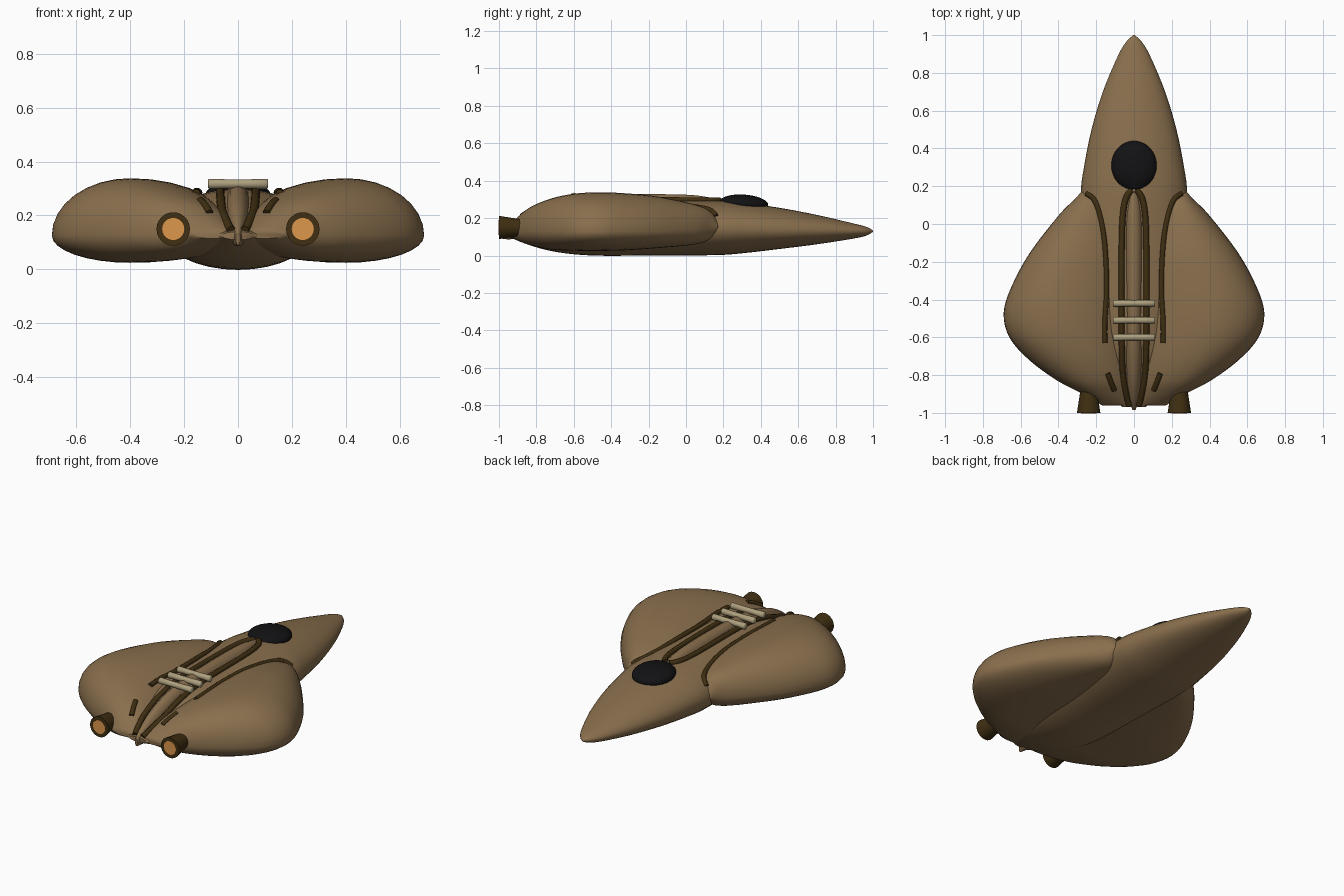
import bpy, bmesh, math
from mathutils import Vector
from mathutils.bvhtree import BVHTree

if "Cube" in bpy.data.objects:
    bpy.data.objects.remove(bpy.data.objects["Cube"])


def mat(name, c):
    m = bpy.data.materials.new(name)
    m.diffuse_color = (*c, 1)
    m.use_nodes = True
    m.node_tree.nodes["Principled BSDF"].inputs["Base Color"].default_value = m.diffuse_color
    return m


BROWN = mat("brown_hull", (0.25, 0.158, 0.074))
DARK = mat("dark_trim", (0.05, 0.028, 0.006))
BLACK = mat("black_glass", (0.006, 0.006, 0.007))
CREAM = mat("cream_rod", (0.42, 0.35, 0.21))
ORANGE = mat("orange_glow", (0.72, 0.31, 0.07))


def finish(bm, name, m, angle=50):
    bmesh.ops.recalc_face_normals(bm, faces=bm.faces)
    me = bpy.data.meshes.new(name)
    bm.to_mesh(me)
    bm.free()
    me.materials.append(m)
    ob = bpy.data.objects.new(name, me)
    bpy.context.collection.objects.link(ob)
    bpy.context.view_layer.objects.active = ob
    ob.select_set(True)
    bpy.ops.object.shade_smooth_by_angle(angle=math.radians(angle))
    ob.select_set(False)
    return ob


def smooth_rows(rows, n=4):
    """Catmull-Rom interpolation of rows of numbers."""
    out = []
    for i in range(len(rows) - 1):
        a, b, c, d = (rows[max(0, min(len(rows) - 1, i + k))] for k in (-1, 0, 1, 2))
        for s in range(n):
            t = s / n
            out.append([0.5 * (2 * q + (r - p) * t + (2 * p - 5 * q + 4 * r - w) * t * t
                               + (3 * q - p - 3 * r + w) * t ** 3)
                        for p, q, r, w in zip(a, b, c, d)])
    return out + [list(rows[-1])]


def skin(bm, rings):
    vs = [[bm.verts.new(p) for p in r] for r in rings]
    n = len(vs[0])
    for a, b in zip(vs, vs[1:]):
        for j in range(n):
            bm.faces.new((a[j], a[(j + 1) % n], b[(j + 1) % n], b[j]))
    bm.faces.new(vs[0])
    bm.faces.new(vs[-1])


def loft(name, rows, m, side=1, seg=32):
    """rows: y, inner x, middle x, outer x, bottom z, middle z, top z"""
    bm = bmesh.new()
    rings = []
    for y, xi, xm, xo, zb, zm, zt in smooth_rows(rows):
        ring = []
        for k in range(seg):
            a = 2 * math.pi * k / seg
            c, s = math.cos(a), math.sin(a)
            x = xm + c * ((xo - xm) if c > 0 else (xm - xi))
            z = zm + s * ((zt - zm) if s > 0 else (zm - zb))
            ring.append((side * x, y, z))
        rings.append(ring)
    skin(bm, rings)
    return finish(bm, name, m)


# Fuselage: y, half width, bottom, middle, top
body = [(1.0, .004, .126, .13, .134), (.96, .045, .105, .13, .155), (.88, .09, .088, .13, .175),
        (.7, .165, .06, .133, .217), (.5, .225, .035, .135, .255), (.3, .265, .012, .14, .283),
        (.15, .282, .002, .14, .295), (-.2, .28, 0, .14, .30), (-.5, .27, 0, .14, .295),
        (-.7, .24, .02, .135, .255), (-.85, .18, .06, .13, .195), (-.97, .06, .11, .125, .14)]
fuselage = loft("fuselage", [(y, -w, 0, w, b, m, t) for y, w, b, m, t in body], BROWN)

# Swollen side lobes
lobe = [(.17, .20, .25, .28, .13, .15, .18), (.13, .12, .25, .315, .09, .15, .235),
        (.05, .05, .27, .395, .06, .14, .272), (-.15, .02, .33, .55, .04, .13, .315),
        (-.33, .01, .38, .648, .028, .128, .333), (-.47, .01, .40, .69, .025, .126, .338),
        (-.6, .01, .39, .66, .026, .126, .33), (-.72, .01, .33, .555, .032, .127, .305),
        (-.83, .01, .25, .405, .055, .13, .26), (-.9, .01, .18, .27, .08, .13, .205),
        (-.96, .0, .1, .17, .115, .13, .145)]
lobes = [loft("side_lobe_" + n, lobe, BROWN, s) for n, s in (("right", 1), ("left", -1))]

# Central spine ridge
ridge = [(.19, .01, .27, .297), (.13, .035, .25, .31), (0, .05, .25, .325), (-.3, .05, .25, .327),
         (-.6, .05, .22, .31), (-.8, .045, .17, .255), (-.92, .03, .12, .19), (-.985, .008, .12, .135)]
spine = loft("spine_ridge", [(y, -w, 0, w, b - .03, b, t) for y, w, b, t in ridge], BROWN, seg=20)

# Surface lookup, for laying trim onto the hull
trees = [BVHTree.FromPolygons([v.co for v in o.data.vertices], [p.vertices for p in o.data.polygons])
         for o in [fuselage] + lobes]


def height(x, y):
    hits = [t.ray_cast(Vector((x, y, 2)), Vector((0, 0, -1)))[0] for t in trees]
    return max([h.z for h in hits if h] + [.12])


def strip(name, path, r, side, lift=0):
    pts = [Vector((x * side, y, height(x * side, y) + lift)) for x, y in smooth_rows(path, 5)]
    bm = bmesh.new()
    rings = []
    for i, p in enumerate(pts):
        d = (pts[min(i + 1, len(pts) - 1)] - pts[max(i - 1, 0)]).normalized()
        u = d.cross(Vector((0, 0, 1))).normalized()
        v = u.cross(d)
        rings.append([p + r * (math.cos(a) * u + math.sin(a) * v)
                      for a in (2 * math.pi * k / 10 for k in range(10))])
    skin(bm, rings)
    finish(bm, name, DARK)


def cone(name, r1, r2, y1, y2, x, z, m, seg=24):
    bm = bmesh.new()
    skin(bm, [[(x + r * math.cos(2 * math.pi * k / seg), y, z + r * math.sin(2 * math.pi * k / seg))
               for k in range(seg)] for r, y in ((r1, y1), (r2, y2))])
    finish(bm, name, m)


inner = [(.012, .18), (.045, .13), (.062, 0), (.066, -.3), (.066, -.55), (.06, -.78),
         (.042, -.9), (.025, -.96)]
seam = [(.25, .16), (.205, .12), (.17, 0), (.152, -.15), (.146, -.35), (.155, -.52), (.155, -.63)]
tail = [(.14, -.79), (.125, -.83), (.105, -.88)]
for n, s in (("right", 1), ("left", -1)):
    strip("spine_trim_" + n, inner, .016, s, .002)
    strip("lobe_seam_" + n, seam, .014, s)
    strip("tail_seam_" + n, tail, .014, s)
    # Engine nozzle with glowing end
    cone("engine_nozzle_" + n, .062, .042, -1.0, -.87, .24 * s, .15, DARK)
    cone("engine_glow_" + n, .041, .041, -1.002, -.98, .24 * s, .15, ORANGE)

# Cross rods over the spine
for i, y in enumerate((-.42, -.51, -.6)):
    bm = bmesh.new()
    skin(bm, [[(x, y + r * math.cos(2 * math.pi * k / 16), .317 + r * math.sin(2 * math.pi * k / 16))
               for k in range(16)] for x, r in ((-.112, .014), (-.107, .019), (-.04, .017),
                                                (.04, .017), (.107, .019), (.112, .014))])
    finish(bm, "cross_rod_%d" % (i + 1), CREAM)

# Canopy
bm = bmesh.new()
bmesh.ops.create_uvsphere(bm, u_segments=32, v_segments=16, radius=1)
for v in bm.verts:
    v.co = Vector((v.co.x * .12, .31 + v.co.y * .13, .278 + v.co.z * .048 - v.co.y * .008))
finish(bm, "canopy", BLACK)
